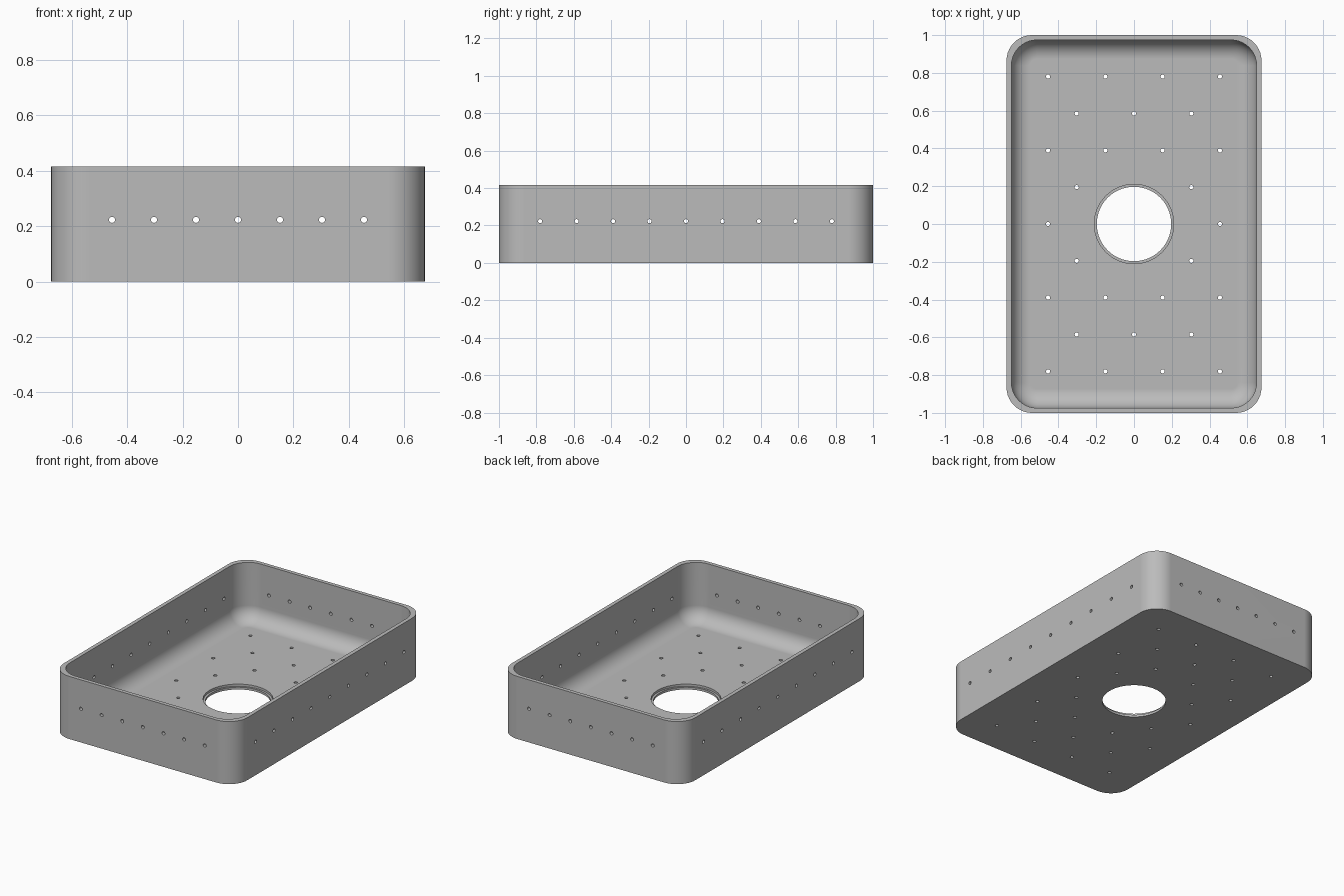
import bpy, bmesh, math
from mathutils import Matrix

cube = bpy.data.objects.get("Cube")
if cube:
    bpy.data.objects.remove(cube, do_unlink=True)

HX, HY, TOP = 0.675, 1.0, 0.416      # outer half sizes and height
WALL, FLOOR = 0.026, 0.03
CORNER, FILLET = 0.135, 0.1
HOLE, STEP_X, STEP_Y, HOLE_Z = 0.011, 0.1517, 0.195, 0.223
DRAIN, DRAIN_STEP = 0.197, 0.21

grey = bpy.data.materials.new("plain grey")
grey.use_nodes = True
colour = (0.5, 0.5, 0.5, 1)
grey.diffuse_color = colour
grey.node_tree.nodes["Principled BSDF"].inputs["Base Color"].default_value = colour


def make_object(name, bm):
    bmesh.ops.recalc_face_normals(bm, faces=bm.faces)
    mesh = bpy.data.meshes.new(name)
    bm.to_mesh(mesh)
    bm.free()
    mesh.materials.append(grey)
    ob = bpy.data.objects.new(name, mesh)
    bpy.context.collection.objects.link(ob)
    return ob


def rounded_ring(bm, inset, radius, z, steps=10):
    """Loop of vertices around a rounded rectangle."""
    ring = []
    cx, cy = HX - inset - radius, HY - inset - radius
    for quarter, (sx, sy) in enumerate([(1, 1), (-1, 1), (-1, -1), (1, -1)]):
        for i in range(steps + 1):
            a = (quarter + i / steps) * math.pi / 2
            ring.append(bm.verts.new((sx * cx + radius * math.cos(a),
                                      sy * cy + radius * math.sin(a), z)))
    return ring


def rod(bm, radius, length, centre, axis="Z", sides=16):
    turn = {"X": Matrix.Rotation(math.pi / 2, 4, "Y"),
            "Y": Matrix.Rotation(math.pi / 2, 4, "X"),
            "Z": Matrix.Identity(4)}[axis]
    bmesh.ops.create_cone(bm, cap_ends=True, segments=sides, radius1=radius,
                          radius2=radius, depth=length,
                          matrix=Matrix.Translation(centre) @ turn)


def cut(target, bm):
    """Subtract a set of rods and discard the cutter."""
    cutter = make_object("cutter", bm)
    cutter.hide_render = True
    mod = target.modifiers.new("holes", "BOOLEAN")
    mod.operation = "DIFFERENCE"
    mod.solver = "EXACT"
    mod.object = cutter
    bpy.ops.object.modifier_apply(modifier=mod.name)
    bpy.data.objects.remove(cutter, do_unlink=True)


# Tray shell: outside wall, rim, inside wall, floor fillet
bm = bmesh.new()
rings = [rounded_ring(bm, 0, CORNER, 0),
         rounded_ring(bm, 0, CORNER, TOP),
         rounded_ring(bm, WALL, CORNER, TOP)]
for i in range(9):
    a = i / 8 * math.pi / 2
    shift = FILLET * (1 - math.cos(a))
    rings.append(rounded_ring(bm, WALL + shift, CORNER - shift,
                              FLOOR + FILLET * (1 - math.sin(a))))
for low, high in zip(rings, rings[1:]):
    for i in range(len(low)):
        j = (i + 1) % len(low)
        bm.faces.new((low[i], low[j], high[j], high[i]))
bm.faces.new(rings[0])
bm.faces.new(rings[-1])
tray = make_object("tray", bm)
bpy.ops.object.select_all(action="DESELECT")
tray.select_set(True)
bpy.context.view_layer.objects.active = tray

# Centre drain and staggered floor holes
bm = bmesh.new()
rod(bm, DRAIN, 0.3, (0, 0, 0), sides=64)
for i in range(-3, 4):
    for j in range(-4, 5):
        x, y = i * STEP_X, j * STEP_Y
        if (i + j) % 2 and math.hypot(x, y) > DRAIN_STEP:
            rod(bm, HOLE, 0.2, (x, y, 0))
cut(tray, bm)

# Shallow step around the drain
bm = bmesh.new()
rod(bm, DRAIN_STEP, 0.1, (0, 0, FLOOR / 2 + 0.05), sides=64)
cut(tray, bm)

# Rows of holes through the end walls and the side walls
bm = bmesh.new()
for i in range(-3, 4):
    rod(bm, HOLE, 2.4 * HY, (i * STEP_X, 0, HOLE_Z), "Y")
cut(tray, bm)
bm = bmesh.new()
for j in range(-4, 5):
    rod(bm, HOLE, 2.4 * HX, (0, j * STEP_Y, HOLE_Z), "X")
cut(tray, bm)

# One material slot, smooth curves and crisp edges
tray.data.materials.clear()
tray.data.materials.append(grey)
for face in tray.data.polygons:
    face.material_index = 0
bpy.ops.object.shade_smooth_by_angle(angle=math.radians(30))
weighted = tray.modifiers.new("even shading", "WEIGHTED_NORMAL")
weighted.keep_sharp = True
